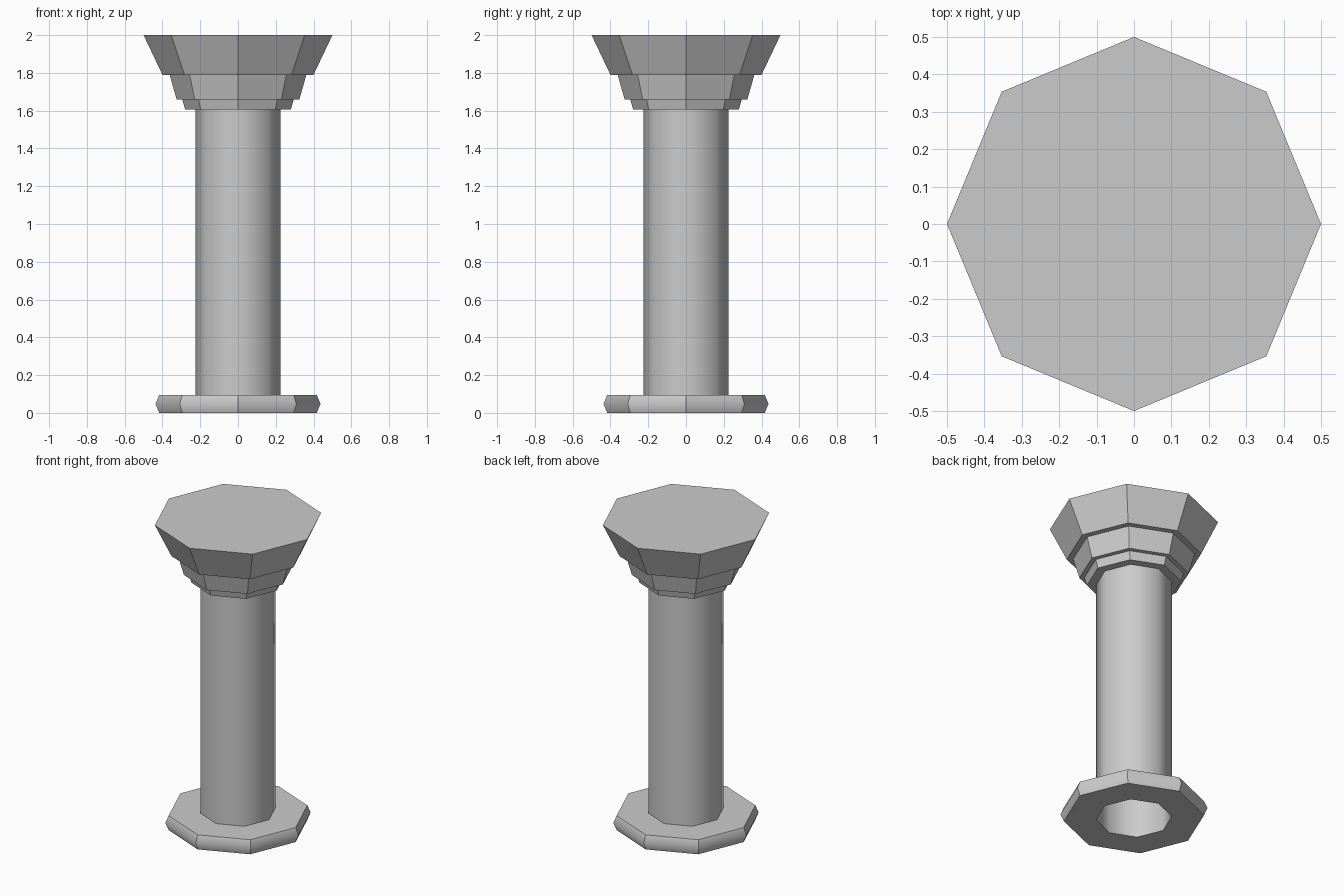
import bpy, bmesh
from math import cos, sin, pi

if "Cube" in bpy.data.objects:
    bpy.data.objects.remove(bpy.data.objects["Cube"])

SIDES = 8


def lathe(name, profile, smooth=False, cap=False, closed=False, soft_z=None):
    """Sweep (radius, z) points round the z axis into an octagonal part."""
    bm = bmesh.new()
    rings = [[bm.verts.new((r * cos(2 * pi * i / SIDES), r * sin(2 * pi * i / SIDES), z))
              for i in range(SIDES)] for r, z in profile]
    pairs = list(zip(rings, rings[1:]))
    if closed:
        pairs.append((rings[-1], rings[0]))
    for a, b in pairs:
        for i in range(SIDES):
            j = (i + 1) % SIDES
            bm.faces.new((a[i], a[j], b[j], b[i]))
    if cap:
        bm.faces.new(rings[-1])
    for f in bm.faces:
        f.smooth = smooth
    # keep every edge crisp except the ring at soft_z
    if soft_z is not None:
        for e in bm.edges:
            e.smooth = all(abs(v.co.z - soft_z) < 1e-4 for v in e.verts)
    mesh = bpy.data.meshes.new(name)
    bm.to_mesh(mesh)
    bm.free()
    obj = bpy.data.objects.new(name, mesh)
    bpy.context.collection.objects.link(obj)
    return obj


SHAFT_R = 0.225

# Base: octagonal foot with a bulged rim, open underneath the hollow shaft
lathe("base", [(SHAFT_R, 0), (0.417, 0), (0.437, 0.048), (0.417, 0.095), (SHAFT_R, 0.095)],
      smooth=True, soft_z=0.048)

# Shaft: smooth-shaded hollow octagonal column
lathe("shaft", [(SHAFT_R, 0), (SHAFT_R, 1.607)], smooth=True)

# Capital: three flaring steps with a flat top
lathe("capital", [(SHAFT_R, 1.607), (0.28, 1.607), (0.295, 1.66), (0.325, 1.66),
                  (0.362, 1.79), (0.40, 1.79), (0.50, 2.0)], cap=True)
